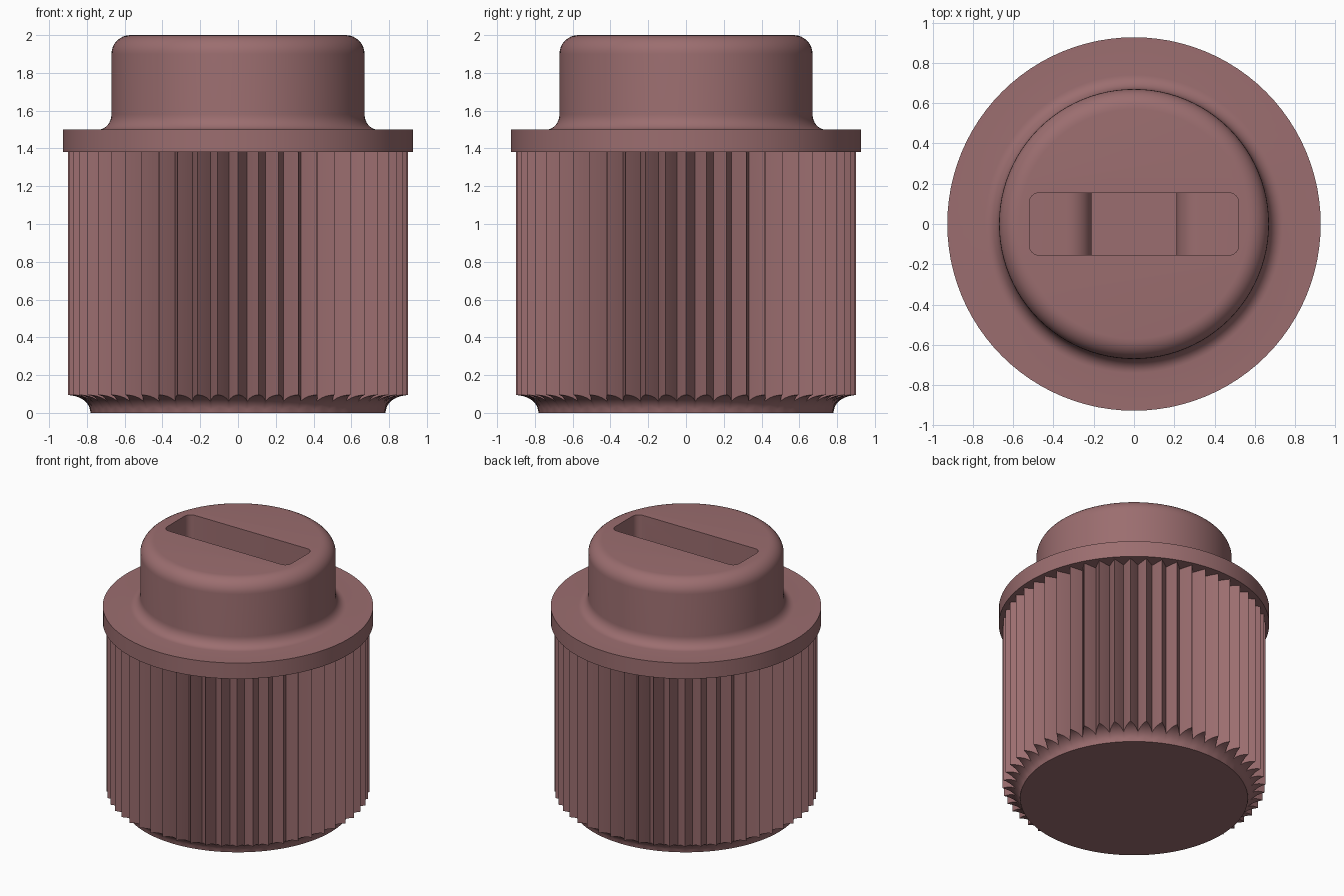
import bpy, bmesh, math

if "Cube" in bpy.data.objects:
    bpy.data.objects.remove(bpy.data.objects["Cube"])

mat = bpy.data.materials.new("dusty rose plastic")
mat.diffuse_color = (0.33, 0.155, 0.16, 1)
mat.use_nodes = True
mat.node_tree.nodes["Principled BSDF"].inputs["Base Color"].default_value = mat.diffuse_color


def make_object(name, bm):
    bmesh.ops.recalc_face_normals(bm, faces=bm.faces)
    mesh = bpy.data.meshes.new(name)
    bm.to_mesh(mesh)
    bm.free()
    mesh.materials.append(mat)
    obj = bpy.data.objects.new(name, mesh)
    bpy.context.collection.objects.link(obj)
    return obj


def activate(obj):
    bpy.ops.object.select_all(action='DESELECT')
    obj.select_set(True)
    bpy.context.view_layer.objects.active = obj


def skin(bm, rings):
    """Join equal-length closed rings and cap both ends."""
    for a, b in zip(rings, rings[1:]):
        for i in range(len(a)):
            j = (i + 1) % len(a)
            bm.faces.new((a[i], a[j], b[j], b[i]))
    bm.faces.new(rings[0])
    bm.faces.new(rings[-1])


def arc(cx, cz, rx, rz, start, end, n=8):
    angles = [math.radians(start + (end - start) * k / n) for k in range(n + 1)]
    return [(cx + rx * math.cos(a), cz + rz * math.sin(a)) for a in angles]


# Ribbed grip: V-shaped teeth running out into a hollow fillet at the base
TEETH, SUB = 52, 8
TIP, VALLEY, BASE, RUNOUT = 0.90, 0.81, 0.78, 0.095
bm = bmesh.new()
columns = []
for i in range(TEETH * SUB):
    ang = 2 * math.pi * i / (TEETH * SUB)
    f = abs((i % SUB) / SUB * 2 - 1)
    outer = VALLEY + (TIP - VALLEY) * f
    col = []
    for k in range(7):
        r = BASE + (outer - BASE) * (k / 6) ** 1.5
        col.append((r, RUNOUT * math.sqrt(max(0, 1 - ((TIP - r) / (TIP - BASE)) ** 2))))
    col.append((outer, 1.38))
    columns.append([bm.verts.new((r * math.cos(ang), r * math.sin(ang), z)) for r, z in col])
skin(bm, [list(ring) for ring in zip(*columns)])
grip = make_object("ribbed_grip", bm)

# Collar and round cap turned from one profile
profile = [(0.927, 1.38), (0.927, 1.50)]
profile += arc(0.74, 1.58, 0.07, 0.08, 270, 180)
profile += arc(0.57, 1.90, 0.10, 0.10, 0, 90)
SEG = 96
bm = bmesh.new()
skin(bm, [[bm.verts.new((r * math.cos(2 * math.pi * i / SEG),
                         r * math.sin(2 * math.pi * i / SEG), z)) for i in range(SEG)]
          for r, z in profile])
cap = make_object("collar_and_cap", bm)

# Slot cutter: rounded ends, shoulders rolling down into a deeper centre
half = [(0.52, 2.1), (0.52, 1.65)] + arc(0.33, 1.53, 0.12, 0.12, 90, 180) + [(0.21, 1.42)]
outline = half + [(-x, z) for x, z in reversed(half)]
bm = bmesh.new()
skin(bm, [[bm.verts.new((x, y, z)) for x, z in outline] for y in (-0.155, 0.155)])
corners = [e for e in bm.edges
           if all(abs(abs(v.co.x) - 0.52) < 1e-4 for v in e.verts)
           and abs(e.verts[0].co.z - e.verts[1].co.z) > 0.1]
bmesh.ops.bevel(bm, geom=corners, offset=0.05, segments=6, profile=0.5, affect='EDGES')
cutter = make_object("slot_cutter", bm)
cutter.hide_render = True

activate(cap)
mod = cap.modifiers.new("slot", 'BOOLEAN')
mod.operation = 'DIFFERENCE'
mod.solver = 'EXACT'
mod.object = cutter
bpy.ops.object.modifier_apply(modifier=mod.name)
bpy.data.objects.remove(cutter)

# Smooth turned surfaces, crisp ribs and rims
for obj in (grip, cap):
    activate(obj)
    bpy.ops.object.shade_smooth_by_angle(angle=math.radians(30))
